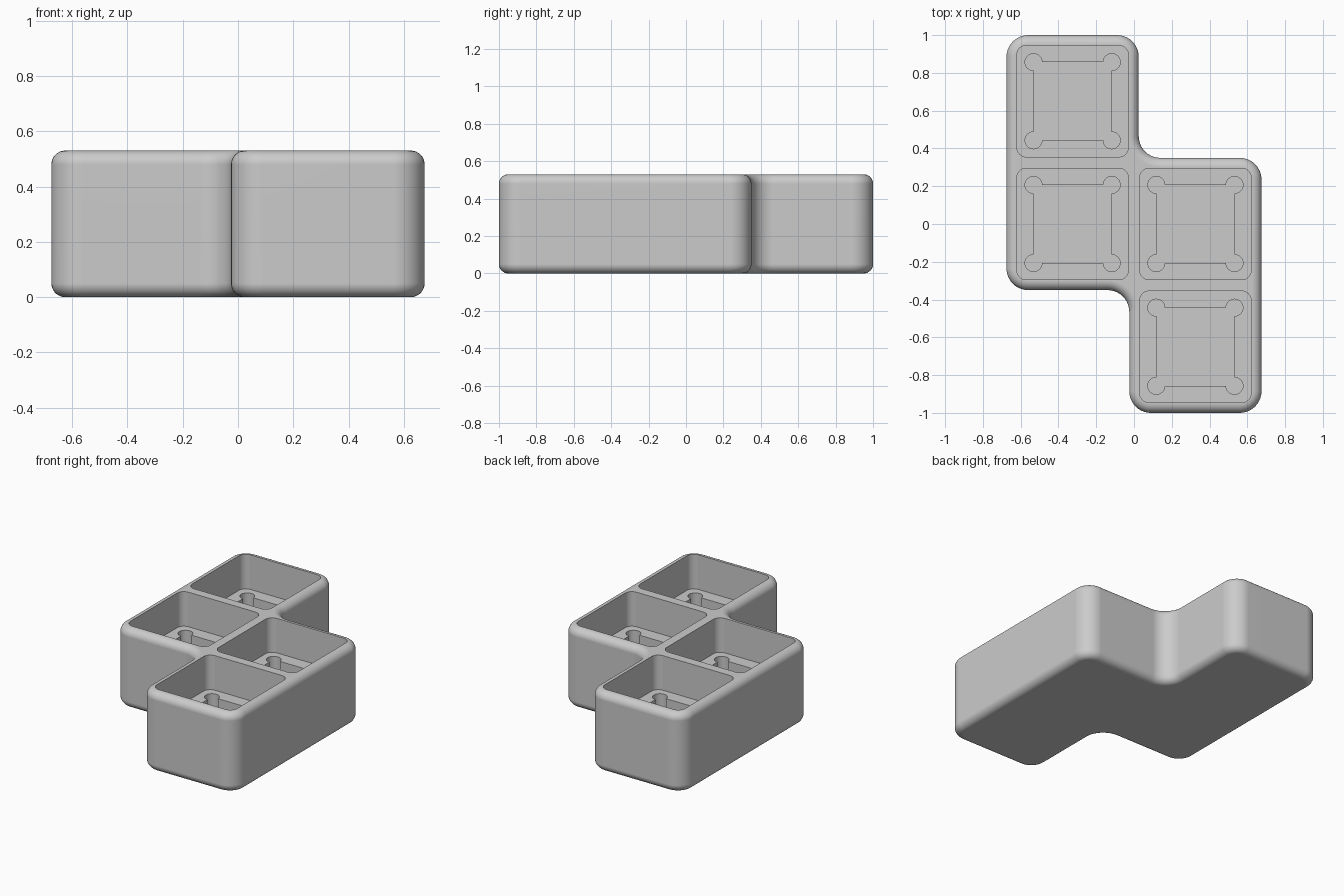
import bpy, bmesh, math
from mathutils import Vector

if "Cube" in bpy.data.objects:
    bpy.data.objects.remove(bpy.data.objects["Cube"], do_unlink=True)

HEIGHT, EDGE, CORNER = 0.53, 0.05, 0.115
FLOOR, RECESS = 0.30, 0.20
CELLS = [(-0.325, 0.65), (-0.325, 0), (0.325, 0), (0.325, -0.65)]


def arc(centre, a, b, radius, sweep=90, steps=10):
    """Points round a centre, turning from direction a toward direction b."""
    for i in range(steps + 1):
        t = math.radians(sweep) * i / steps
        yield centre + radius * (math.cos(t) * a + math.sin(t) * b)


def rounded_outline(corners, radius, inset=0):
    """Counter-clockwise outline with rounded convex and concave corners."""
    pts = [Vector(c) for c in corners]
    out = []
    for i, p in enumerate(pts):
        d1 = (p - pts[i - 1]).normalized()
        d2 = (pts[(i + 1) % len(pts)] - p).normalized()
        side = 1 if d1.cross(d2) > 0 else -1
        n1, n2 = Vector((d1.y, -d1.x)), Vector((d2.y, -d2.x))
        out += arc(p + radius * (d2 - d1), side * n1, side * n2, radius - side * inset)
    return out


def square(half):
    return [(-half, -half), (half, -half), (half, half), (-half, half)]


def dogbone_outline(half, radius):
    """Square with a round relief at every corner."""
    out = []
    for x, y in square(half):
        start = Vector((x, y)).normalized()
        a = Vector((start.x + start.y, start.y - start.x)).normalized()
        # step back to the incoming edge, then sweep three quarters of a circle
        a = Matrix_turn(start, -135)
        out += arc(Vector((x, y)), a, Vector((-a.y, a.x)), radius, 270, 24)
    return out


def Matrix_turn(v, degrees):
    t = math.radians(degrees)
    return Vector((v.x * math.cos(t) - v.y * math.sin(t),
                   v.x * math.sin(t) + v.y * math.cos(t)))


def loft(bm, rings):
    """Skin a stack of (outline, z) rings and cap both ends."""
    rows = [[bm.verts.new((p.x, p.y, z)) for p in outline] for outline, z in rings]
    for low, high in zip(rows, rows[1:]):
        for i in range(len(low)):
            j = (i + 1) % len(low)
            bm.faces.new((low[i], low[j], high[j], high[i]))
    bm.faces.new(rows[0][::-1])
    bm.faces.new(rows[-1])


def make_object(name, bm):
    mesh = bpy.data.meshes.new(name)
    bm.to_mesh(mesh)
    bm.free()
    obj = bpy.data.objects.new(name, mesh)
    bpy.context.collection.objects.link(obj)
    return obj


def cell_cutter(name, outline, low, high):
    bm = bmesh.new()
    for c in CELLS:
        moved = [p + Vector(c) for p in outline]
        loft(bm, [(moved, low), (moved, high)])
    obj = make_object(name, bm)
    obj.hide_render = True
    return obj


# Stepped tray body with rounded bottom and top edges
half_plan = [(-0.675, -0.35), (-0.025, -0.35), (-0.025, -1), (0.675, -1)]
plan = half_plan + [(-x, -y) for x, y in half_plan]
bottom = []
for i in range(9):
    a = math.pi / 2 * i / 8
    bottom.append((EDGE * (1 - math.sin(a)), EDGE * (1 - math.cos(a))))
profile = bottom + [(o, HEIGHT - z) for o, z in reversed(bottom)]
bm = bmesh.new()
loft(bm, [(rounded_outline(plan, CORNER, o), z) for o, z in profile])
tray = make_object("stepped_tray", bm)

# Four square pockets, then a relieved recess in each pocket floor
cutters = [
    cell_cutter("pocket_cutter", rounded_outline(square(0.295), 0.05), FLOOR, HEIGHT + 0.1),
    cell_cutter("recess_cutter", dogbone_outline(0.207, 0.045), RECESS, FLOOR + 0.1),
]
bpy.ops.object.select_all(action='DESELECT')
tray.select_set(True)
bpy.context.view_layer.objects.active = tray
for cutter in cutters:
    mod = tray.modifiers.new(cutter.name, 'BOOLEAN')
    mod.operation, mod.solver, mod.object = 'DIFFERENCE', 'EXACT', cutter
    bpy.ops.object.modifier_apply(modifier=mod.name)
    bpy.data.objects.remove(cutter, do_unlink=True)

# Plain grey finish
grey = bpy.data.materials.new("light_grey")
grey.use_nodes = True
colour = (0.6, 0.6, 0.6, 1)
grey.diffuse_color = colour
grey.node_tree.nodes["Principled BSDF"].inputs["Base Color"].default_value = colour
tray.data.materials.clear()
tray.data.materials.append(grey)
bpy.ops.object.shade_smooth_by_angle(angle=math.radians(30))
weighted = tray.modifiers.new("flat_face_normals", 'WEIGHTED_NORMAL')
weighted.keep_sharp = True
